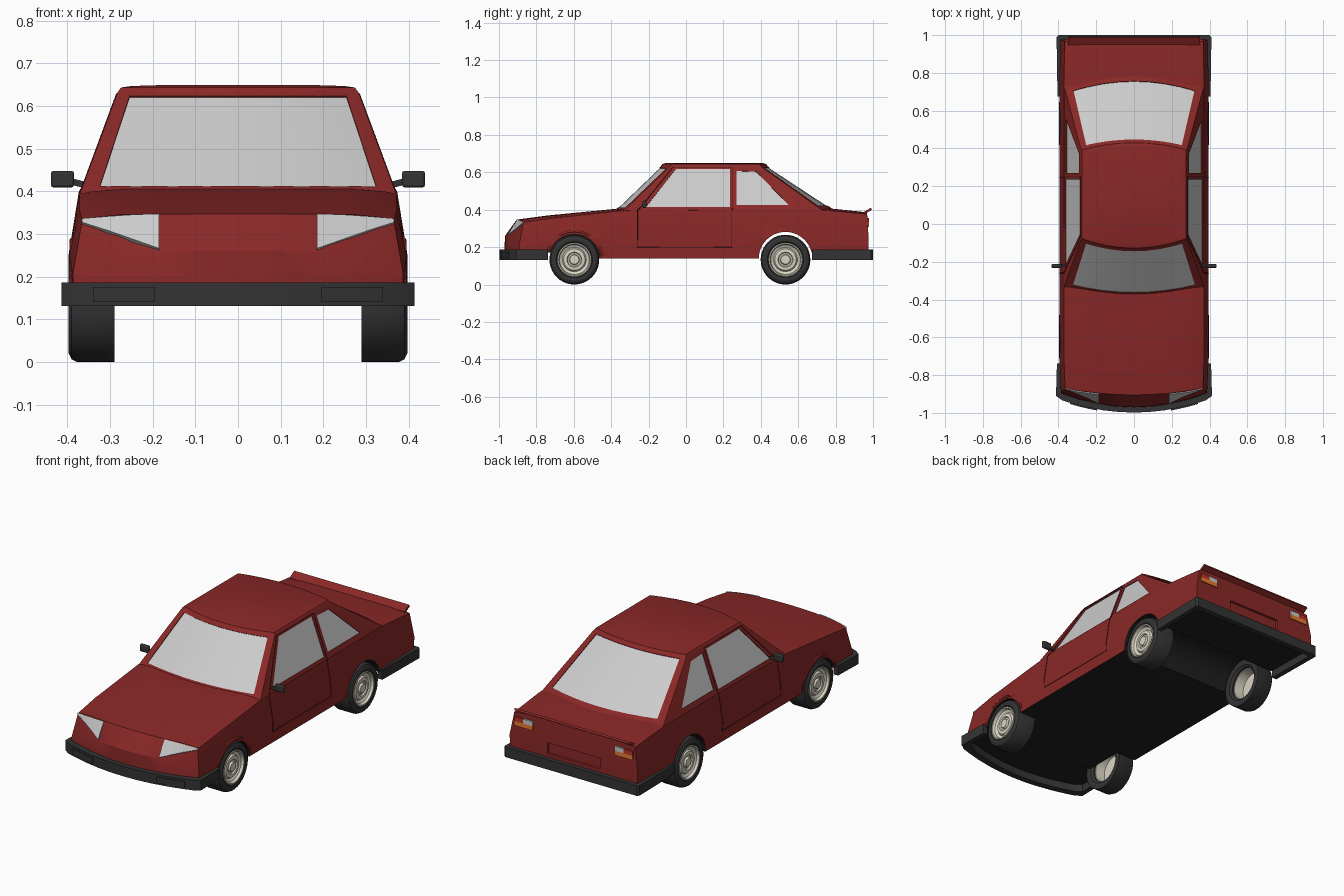
import bpy, bmesh
from math import sin, cos, pi
from mathutils import Vector

if "Cube" in bpy.data.objects:
    bpy.data.objects.remove(bpy.data.objects["Cube"])


def material(name, c):
    m = bpy.data.materials.new(name)
    m.diffuse_color = (*c, 1)
    m.use_nodes = True
    m.node_tree.nodes["Principled BSDF"].inputs["Base Color"].default_value = m.diffuse_color
    return m


RED = material("red_paint", (0.25, 0.021, 0.02))
SEAM = material("seam", (0.06, 0.008, 0.008))
BLACK = material("black_floor", (0.014, 0.014, 0.014))
TRIM = material("dark_trim", (0.033, 0.033, 0.033))
RIM = material("rim_cream", (0.7, 0.66, 0.55))
ORANGE = material("orange_lens", (0.8, 0.2, 0.03))
LAMP = material("red_lens", (0.5, 0.03, 0.02))


def finish(ob, angle=30):
    bpy.ops.object.select_all(action='DESELECT')
    ob.select_set(True)
    bpy.context.view_layer.objects.active = ob
    bpy.ops.object.shade_smooth_by_angle(angle=angle * pi / 180)


def from_bm(name, bm, *mats):
    bmesh.ops.remove_doubles(bm, verts=bm.verts, dist=1e-5)
    bmesh.ops.recalc_face_normals(bm, faces=bm.faces)
    me = bpy.data.meshes.new(name)
    bm.to_mesh(me)
    bm.free()
    ob = bpy.data.objects.new(name, me)
    bpy.context.collection.objects.link(ob)
    for m in mats:
        if m:
            me.materials.append(m)
    finish(ob)
    return ob


def sheet(bm, a, b):
    """Quads between two equally long rows of vertices."""
    for i in range(len(a) - 1):
        bm.faces.new((a[i], a[i + 1], b[i + 1], b[i]))


def slab(name, row0, row1, n, d0, d1, *mats):
    """Closed plate between two point rows, from depth d0 to d1 along n."""
    bm = bmesh.new()
    n = Vector(n).normalized()
    a, b, c, d = [[bm.verts.new(Vector(p) + n * k) for p in r]
                  for r, k in ((row0, d0), (row1, d0), (row1, d1), (row0, d1))]
    for p, q in ((a, b), (b, c), (c, d), (d, a)):
        sheet(bm, p, q)
    for e in (0, -1):
        bm.faces.new((a[e], b[e], c[e], d[e]))
    return from_bm(name, bm, *mats)


def box(name, x, y, z, *mats):
    return slab(name, [(x[0], y[0], z[0]), (x[1], y[0], z[0])],
                [(x[0], y[0], z[1]), (x[1], y[0], z[1])], (0, 1, 0), 0, y[1] - y[0], *mats)


def lathe(name, prof, y, z, mats, side=1, steps=40):
    """Spin an (x, radius) profile about an axle along x."""
    bm = bmesh.new()
    vs = [bm.verts.new((side * x, y, z + r)) for x, r in prof]
    es = [bm.edges.new(p) for p in zip(vs, vs[1:])]
    bmesh.ops.spin(bm, geom=vs + es, cent=(0, y, z), axis=(1, 0, 0), angle=2 * pi, steps=steps)
    return from_bm(name, bm, *mats)


def tube(name, pts, r, mat):
    cu = bpy.data.curves.new(name, 'CURVE')
    cu.dimensions, cu.bevel_depth, cu.bevel_resolution = '3D', r, 1
    sp = cu.splines.new('POLY')
    sp.points.add(len(pts) - 1)
    for p, q in zip(sp.points, pts):
        p.co = (*q, 1)
    cu.materials.append(mat)
    ob = bpy.data.objects.new(name, cu)
    bpy.context.collection.objects.link(ob)


def cut(ob, cutters):
    for c in cutters:
        c.hide_render = True
        m = ob.modifiers.new("cut", 'BOOLEAN')
        m.operation, m.solver, m.object = 'DIFFERENCE', 'EXACT', c
    bpy.context.view_layer.update()
    me = bpy.data.meshes.new_from_object(ob.evaluated_get(bpy.context.evaluated_depsgraph_get()))
    ob.modifiers.clear()
    ob.data = me
    for c in cutters:
        bpy.data.objects.remove(c)
    finish(ob)


def lerp(a, b, t):
    return a + (b - a) * t


# Lower body: cross-sections lofted from nose to tail
F = [-1, -.93, -.75, -.5, -.25, 0, .25, .5, .75, .93, 1]


def crease(x):
    return .26 - .27 * max(0, abs(x) - .185)


# y bottom, y waist, y top, bow bottom, bow top, z top, z shoulder, widths sill/waist/top
STATIONS = [(-.972, -.968, -.905, .5, .27, .347, .332, .385, .387, .365),
            (-.74, -.74, -.74, .2, .2, .369, .354, .39, .395, .371),
            (-.36, -.36, -.36, 0, .1, .406, .394, .39, .395, .371),
            (.2, .2, .2, 0, 0, .408, .398, .39, .395, .371),
            (.74, .74, .74, 0, 0, .41, .398, .39, .395, .371),
            (.976, .976, .968, 0, 0, .386, .376, .385, .39, .367)]
bm = bmesh.new()
rows = []
for i, (yb, yw, yt, kb, kt, zt, zs, ws, ww, wt) in enumerate(STATIONS):
    end = i in (0, len(STATIONS) - 1)
    bot = [bm.verts.new((f * ws, yb + kb * (f * ws) ** 2, .138)) for f in F]
    waist = [bm.verts.new((f * ww, yw + kb * (f * ww) ** 2, crease(f * ww) if i == 0 else .25))
             if end or abs(f) == 1 else None for f in F]
    top = [bm.verts.new((f * wt, yt + kt * (f * wt) ** 2, zt - (zt - zs) * f ** 8)) for f in F]
    rows.append((bot, waist, top))
    if end:
        sheet(bm, bot, waist)
        sheet(bm, waist, top)
for (b0, w0, t0), (b1, w1, t1) in zip(rows, rows[1:]):
    sheet(bm, b0, b1)
    sheet(bm, t0, t1)
    for e in (0, -1):
        sheet(bm, [b0[e], w0[e], t0[e]], [b1[e], w1[e], t1[e]])
for f in bm.faces:
    if all(v.co.z < .14 for v in f.verts):
        f.material_index = 1
body = from_bm("body", bm, RED, BLACK)


# Wheel arches (rear one runs right through), raised floor ends, plate recess
def black(c):
    for p in c.data.polygons:
        p.material_index = 1
    return c


def arch(x0, x1, y, z, r):
    return black(lathe("arch_cutter", [(x0, 0), (x0, r), (x1, r), (x1, 0)], y, z, (RED, BLACK), 1, 48))


cut(body, [arch(-.5, .5, .532, .138, .143), arch(.27, .5, -.597, .13, .139),
           arch(-.5, -.27, -.597, .13, .139),
           black(box("floor_cutter", (-.5, .5), (.6, 1.1), (0, .172), RED, BLACK)),
           black(box("floor_cutter", (-.5, .5), (-1.1, -.68), (0, .172), RED, BLACK)),
           box("plate_cutter", (-.16, .16), (.962, 1), (.205, .265))])

# Cabin: three outlines lofted upward
Z0, Z1 = .392, .632
FRONT = ((-.385, -.335), (-.135, -.085))   # centre and corner y, low and high
REAR = ((.802, .735), (.437, .4))
XW = (.371, .282)


def shell(ends, f, z):
    t = (z - Z0) / (Z1 - Z0)
    ys = [c + (k - c) * f * f for c, k in ends]
    return (f * lerp(*XW, t), lerp(*ys, t), z)


bm = bmesh.new()
levels = []
for z, inset in ((Z0, 0), (Z1, 0), (.643, .008), (.649, .028)):
    ring = []
    for ends, s in ((FRONT, 1), (REAR, -1)):
        pts = [shell(ends, f, min(z, Z1)) for f in F]
        ring.append([bm.verts.new((x * (1 - inset / XW[1]), y + s * inset * .9,
                                   z - (.003 * abs(f) ** 6 if inset > .02 else 0)))
                     for (x, y, _), f in zip(pts, F)])
    levels.append(ring)
for (f0, r0), (f1, r1) in zip(levels, levels[1:]):
    sheet(bm, f0, f1)
    sheet(bm, r0, r1)
    for e in (0, -1):
        bm.faces.new((f0[e], r0[e], r1[e], f1[e]))
sheet(bm, *levels[0])
sheet(bm, *levels[-1])
cabin = from_bm("cabin", bm, RED)

# Window panes, sunk in pockets
G = [f * .89 for f in F]


def side_rows(s, quad):
    pts = [(s * lerp(*XW, (z - Z0) / (Z1 - Z0)), y, z) for y, z in quad]
    return pts[:2], pts[2:]


panes = [("windscreen", ([shell(FRONT, f, .412) for f in G], [shell(FRONT, f, .623) for f in G]), (0, -.69, .72)),
         ("rear_window", ([shell(REAR, f, .422) for f in G], [shell(REAR, f, .625) for f in G]), (0, .57, .82))]
for s in (1, -1):
    n = (s * .94, 0, .34)
    panes += [("door_window", side_rows(s, [(-.215, .414), (.235, .414), (-.055, .618), (.235, .618)]), n),
              ("quarter_window", side_rows(s, [(.27, .425), (.55, .425), (.27, .608), (.375, .604)]), n)]
cut(cabin, [slab("pane_cutter", *r, n, -.008, .015) for _, r, n in panes])
for name, r, n in panes:
    slab(name, *r, n, -.012, -.004)


# Headlights following the nose slope
def nose(x, z):
    zw, zt = crease(x), .347 - .015 * (x / .365) ** 8
    return (x, lerp(-.968 + .5 * x * x, -.905 + .27 * x * x, (z - zw) / (zt - zw)), z)


for s in (1, -1):
    xs = (.185, .245, .305, .365)
    slab("headlight", [nose(s * x, z) for x, z in zip(xs, (.263, .284, .305, .324))],
         [nose(s * x, z) for x, z in zip(xs, (.344, .342, .338, .333))], (0, -.8, .6), -.012, .006)


# Bumpers wrapping round the corners
def bumper(name, half, depth):
    out = half + [(-x, y) for x, y in half[::-1][1:]]
    end = half[0][1]
    inn = [(x * .93, min(y + depth, end) if depth > 0 else max(y + depth, end)) for x, y in out]
    slab(name, [(x, y, .131) for x, y in out], [(x, y, .131) for x, y in inn], (0, 0, 1), 0, .055, TRIM)


def bow(x):
    return -.998 + .075 * (x / .41) ** 2


bumper("front_bumper", [(.408, -.738), (.413, -.91)] + [(x, bow(x)) for x in (.38, .33, .25, .16, .08, 0)], .035)
bumper("rear_bumper", [(.405, .675), (.41, .99), (.4, 1), (0, 1)], -.03)
for s in (1, -1):
    xs = [s * x for x in (.195, .245, .295, .34)]
    slab("fog_lamp", [(x, bow(x), .141) for x in xs], [(x, bow(x), .175) for x in xs], (0, -1, 0), -.01, .006, TRIM)

# Tail spoiler
slab("spoiler", [(-.35, .948, .386), (-.35, .988, .41)], [(.35, .948, .386), (.35, .988, .41)],
     (0, .45, -.9), 0, .012, RED)


# Door seams, mirrors, arch lips, tail lamps
def flank(z):
    if z > .4:
        return lerp(*XW, (z - Z0) / (Z1 - Z0))
    return lerp(.39, .395, (z - .138) / .112) if z < .25 else lerp(.395, .371, (z - .25) / .148)


DOOR = [(-.245, .41), (-.26, .395), (-.26, .25), (-.26, .2), (.245, .2), (.245, .25), (.245, .398),
        (.25, .41), (.25, .627), (-.07, .627), (-.245, .41)]
for s in (1, -1):
    tube("door_seam", [(s * flank(z), y, z) for y, z in DOOR], .0022, SEAM)
    tube("arch_lip", [(s * .389, -.597 + .149 * cos(a), .136 + .149 * sin(a))
                      for a in [pi * i / 24 for i in range(1, 24)]], .006, RED)
    m = box("mirror", (s * .384, s * .438), (-.232, -.212), (.409, .448), TRIM)
    bv = m.modifiers.new("bevel", 'BEVEL')
    bv.width, bv.segments = .006, 2
    slab("mirror_arm", [(s * .35, -.225, .405), (s * .39, -.225, .415)],
         [(s * .35, -.225, .42), (s * .39, -.225, .431)], (0, 1, 0), 0, .012, TRIM)
    for name, a, b, z0, z1, mat in (("tail_lamp", .25, .36, .308, .332, ORANGE),
                                    ("brake_lamp", .305, .36, .332, .356, LAMP),
                                    ("reverse_lamp", .25, .305, .332, .356, None)):
        box(name, (s * a, s * b), (.96, .979), (z0, z1), mat)

# Wheels: tyre and stepped rim
TYRE = [(.30, .088), (.29, .1), (.289, .122), (.289, .133), (.376, .133), (.39, .126), (.397, .112),
        (.396, .097), (.39, .09), (.30, .088)]
HUB = [(.31, .088), (.385, .091), (.395, .09), (.395, .084), (.382, .079), (.374, .064), (.384, .057), (.386, .04),
       (.378, .036), (.378, .028), (.388, .024), (.389, 0), (.365, 0), (.365, .08), (.31, .084), (.31, .088)]
for s in (1, -1):
    for y, end in ((-.597, "front"), (.532, "rear")):
        lathe(end + "_tyre", TYRE, y, .133, (TRIM,), s)
        lathe(end + "_rim", HUB, y, .133, (RIM,), s)
